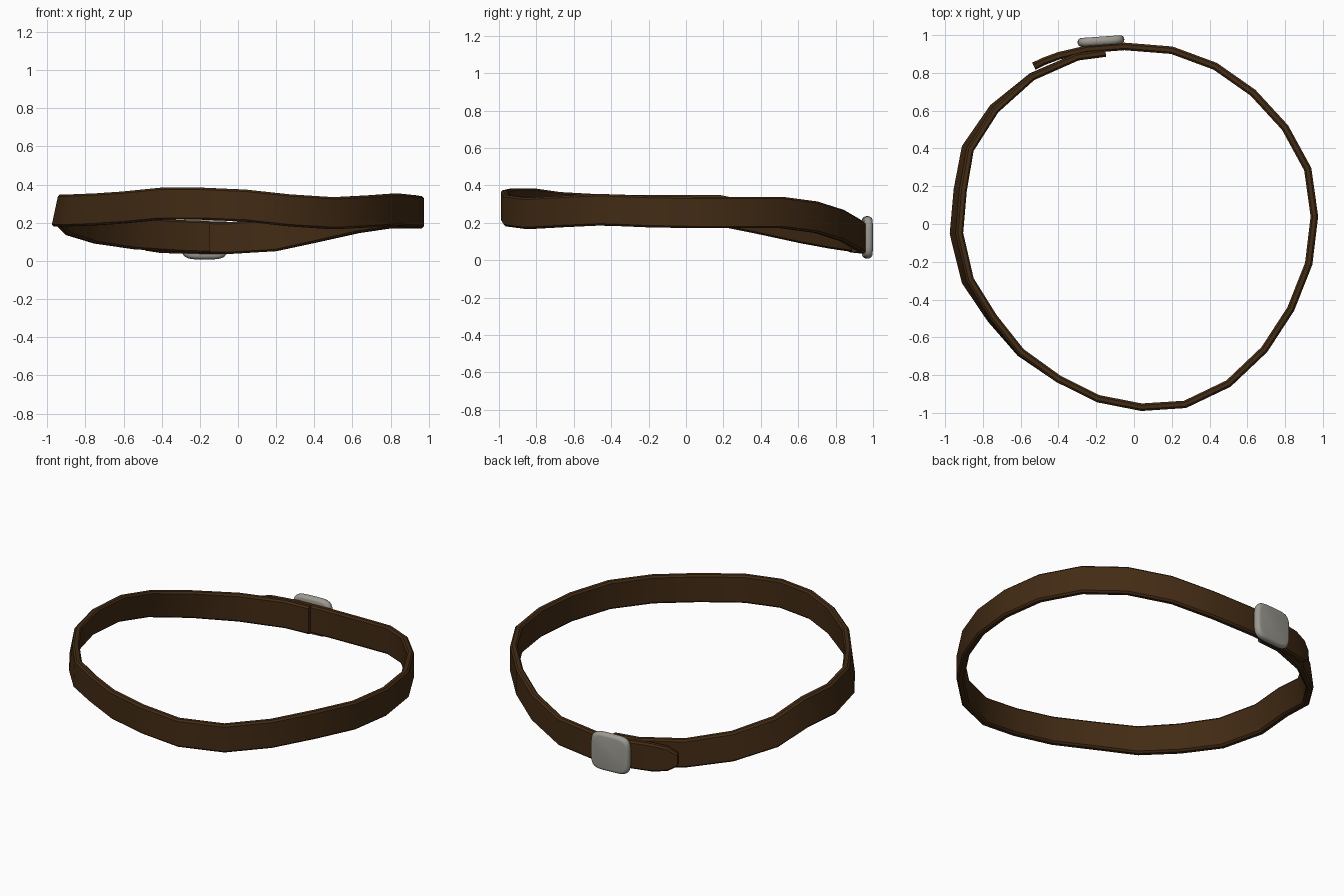
import bpy
import bmesh
import math
from mathutils import Vector

default = bpy.data.objects.get("Cube")
if default:
    bpy.data.objects.remove(default, do_unlink=True)


def make_material(name, colour, roughness):
    mat = bpy.data.materials.new(name)
    mat.use_nodes = True
    mat.diffuse_color = colour
    shader = mat.node_tree.nodes["Principled BSDF"]
    shader.inputs["Base Color"].default_value = colour
    shader.inputs["Roughness"].default_value = roughness
    return mat


def loft(name, rings, material, angle):
    """Skin a list of equal-length closed rings and cap both ends."""
    bm = bmesh.new()
    loops = [[bm.verts.new(point) for point in ring] for ring in rings]
    for first, second in zip(loops, loops[1:]):
        for i in range(len(first)):
            j = (i + 1) % len(first)
            bm.faces.new((first[i], first[j], second[j], second[i]))
    bm.faces.new(loops[0])
    bm.faces.new(loops[-1])
    bmesh.ops.recalc_face_normals(bm, faces=bm.faces)
    mesh = bpy.data.meshes.new(name)
    bm.to_mesh(mesh)
    bm.free()
    mesh.materials.append(material)
    obj = bpy.data.objects.new(name, mesh)
    bpy.context.collection.objects.link(obj)
    bpy.ops.object.select_all(action='DESELECT')
    obj.select_set(True)
    bpy.context.view_layer.objects.active = obj
    bpy.ops.object.shade_smooth_by_angle(angle=math.radians(angle))
    return obj


leather = make_material("dark brown leather", (0.055, 0.024, 0.007, 1), 0.7)
metal = make_material("dull grey metal", (0.33, 0.32, 0.28, 1), 0.5)

# Strap centre line, from the tucked inner end round to the loose tip
PATH = [
    (-.15, .905, .125), (-.3, .885, .13), (-.54, .78, .145),
    (-.74, .61, .175), (-.88, .4, .22), (-.92, .18, .265),
    (-.94, -.05, .265), (-.88, -.3, .265), (-.75, -.5, .27),
    (-.6, -.68, .28), (-.4, -.82, .3), (-.19, -.925, .3),
    (.04, -.97, .29), (.27, -.955, .265), (.5, -.845, .25),
    (.69, -.665, .26), (.83, -.45, .27), (.925, -.21, .26),
    (.955, .04, .255), (.92, .29, .255), (.8, .51, .255),
    (.63, .695, .23), (.43, .835, .185), (.2, .92, .135),
    (-.05, .94, .12), (-.25, .925, .122), (-.4, .89, .125),
    (-.48, .86, .125), (-.53, .835, .125),
]
TIP_WIDTHS = {len(PATH) - 2: 0.85, len(PATH) - 1: 0.45}
HALF_HEIGHT, HALF_THICK, CHAMFER = 0.084, 0.02, 0.01


def strap_ring(index):
    """Chamfered upright rectangle across the path, leaning on the right side."""
    centre = Vector(PATH[index])
    before = Vector(PATH[max(index - 1, 0)])
    after = Vector(PATH[min(index + 1, len(PATH) - 1)])
    along = after - before
    outward = Vector((along.y, -along.x, 0)).normalized()
    half = HALF_HEIGHT * TIP_WIDTHS.get(index, 1)
    lean = 0.018 * max(0, -centre.x - 0.5) / 0.44
    thin = HALF_THICK - CHAMFER
    low = half - CHAMFER
    section = [(HALF_THICK, -low), (HALF_THICK, low), (thin, half), (-thin, half),
               (-HALF_THICK, low), (-HALF_THICK, -low), (-thin, -half), (thin, -half)]
    return [centre + outward * (depth - lean * height / half) + Vector((0, 0, height))
            for depth, height in section]


loft("belt_strap", [strap_ring(i) for i in range(len(PATH))], leather, 35)


# Rounded square buckle plate on the back of the strap
def buckle_ring(scale, depth, steps=40):
    ring = []
    for k in range(steps):
        t = 2 * math.pi * k / steps
        c, s = math.cos(t), math.sin(t)
        x = math.copysign(abs(c) ** 0.45, c) * 0.124 * scale
        z = math.copysign(abs(s) ** 0.45, s) * 0.114 * scale
        ring.append((x, depth, z))
    return ring


# Quarter-round rim, front and back
rim = []
for step in range(9):
    a = math.pi * (step / 8 - 0.5)
    rim.append(buckle_ring(0.84 + 0.16 * math.cos(a), 0.023 * math.sin(a)))
buckle = loft("buckle", rim, metal, 50)
buckle.location = (-0.175, 0.969, 0.122)
buckle.rotation_euler.z = math.radians(4)
